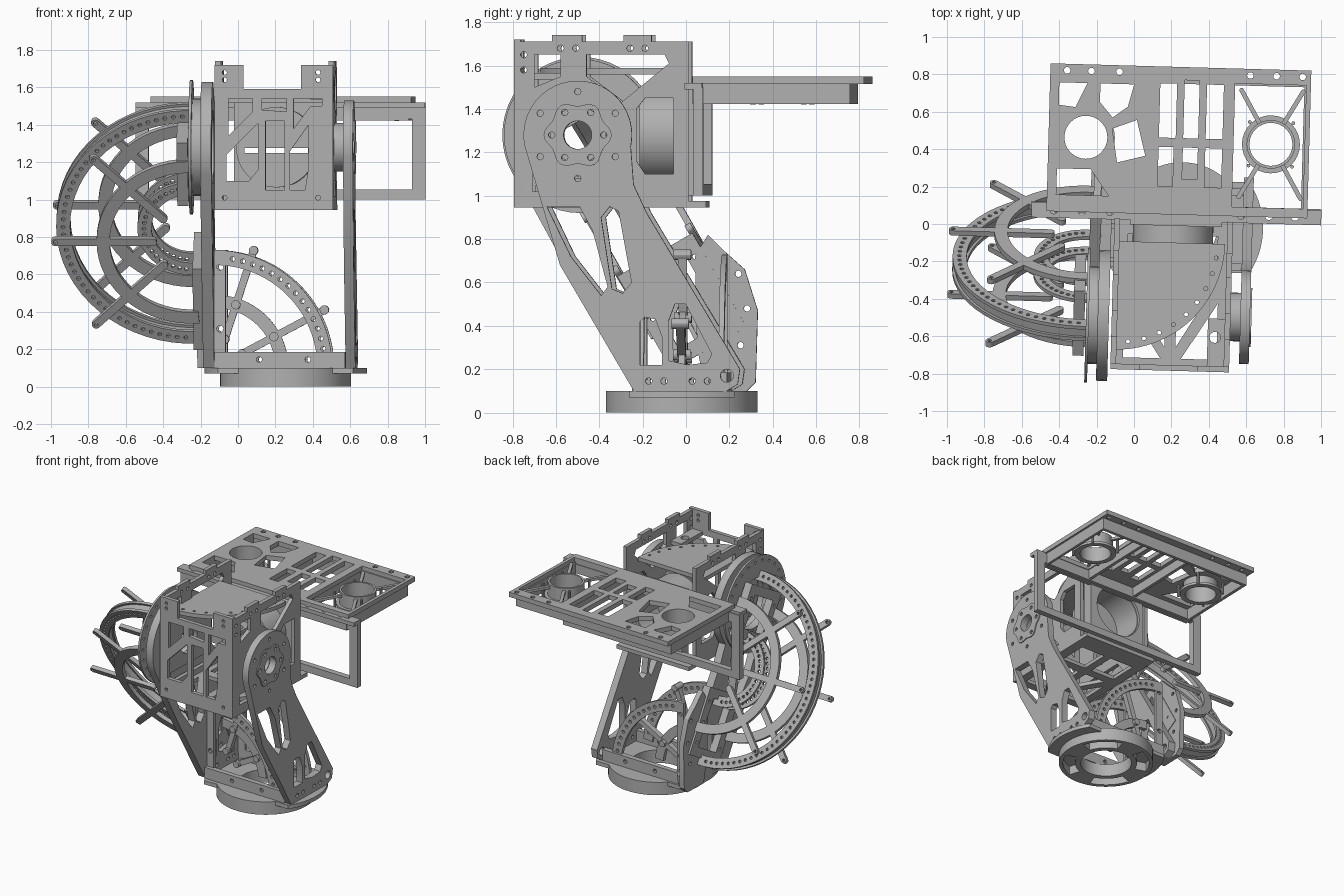
import bpy, bmesh
from math import sin, cos, pi, radians
from mathutils import Matrix, Vector

cube = bpy.data.objects.get("Cube")
if cube:
    bpy.data.objects.remove(cube, do_unlink=True)

GREY = bpy.data.materials.new("machined_grey")
GREY.use_nodes = True
COLOUR = (0.44, 0.44, 0.44, 1)
GREY.diffuse_color = COLOUR
GREY.node_tree.nodes["Principled BSDF"].inputs["Base Color"].default_value = COLOUR

# the whole mechanism is turned slightly on its base
YAW = Matrix.Translation((.22, 0, 0)) @ Matrix.Rotation(-.028, 4, 'Z') @ Matrix.Translation((-.22, 0, 0))
# wheel plane: tilted 30 degrees
HUB = Vector((-.245, -.24, .875))
ALONG, NORMAL = Vector((0, -.5, .866)), Vector((0, .866, .5))


def frame(u, v, origin):
    u, v = Vector(u).normalized(), Vector(v).normalized()
    m = Matrix((u, v, u.cross(v))).transposed().to_4x4()
    m.translation = origin
    return m


def at_x(x): return frame((0, 1, 0), (0, 0, 1), (x, 0, 0))
def at_y(y): return frame((1, 0, 0), (0, 0, 1), (0, y, 0))
def at_z(z): return Matrix.Translation((0, 0, z))
def wheel(s): return frame((-1, 0, 0), ALONG, HUB + NORMAL * s)


# ---- outline helpers
def circ(x, y, r, n=32):
    return [(x + r * cos(2 * pi * i / n), y + r * sin(2 * pi * i / n)) for i in range(n)]


def rect(x0, y0, x1, y1):
    return [(x0, y0), (x1, y0), (x1, y1), (x0, y1)]


def arc(x, y, r, a0, a1, n=32):
    return [(x + r * cos(radians(a0 + (a1 - a0) * i / n)),
             y + r * sin(radians(a0 + (a1 - a0) * i / n))) for i in range(n + 1)]


def band(x, y, r0, r1, a0, a1):
    return arc(x, y, r1, a0, a1) + arc(x, y, r0, a1, a0)


def bar(x, y, r0, r1, angle, w):
    c, s = cos(radians(angle)), sin(radians(angle))
    return (arc(x + r1 * c, y + r1 * s, w, angle - 90, angle + 90, 8)
            + arc(x + r0 * c, y + r0 * s, w, angle + 90, angle + 270, 8))


def dots(x, y, r, a0, a1, count, size=.011):
    return [circ(*p, size, 8) for p in arc(x, y, r, a0, a1, count - 1)]


def plate(name, m, thick, *loops, turn=True):
    cu = bpy.data.curves.new(name, 'CURVE')
    cu.dimensions, cu.fill_mode, cu.extrude = '2D', 'BOTH', thick / 2
    for pts in loops:
        sp = cu.splines.new('POLY')
        sp.points.add(len(pts) - 1)
        for p, co in zip(sp.points, pts):
            p.co = (*co, 0, 1)
        sp.use_cyclic_u = True
    tmp = bpy.data.objects.new(name, cu)
    bpy.context.collection.objects.link(tmp)
    dg = bpy.context.evaluated_depsgraph_get()
    me = bpy.data.meshes.new_from_object(tmp.evaluated_get(dg))
    bpy.data.objects.remove(tmp)
    bm = bmesh.new()
    bm.from_mesh(me)
    bmesh.ops.remove_doubles(bm, verts=bm.verts, dist=.0002)
    bmesh.ops.recalc_face_normals(bm, faces=bm.faces)
    bm.transform(YAW @ m if turn else m)
    bm.to_mesh(me)
    bm.free()
    me.name = name
    me.materials.clear()
    me.materials.append(GREY)
    ob = bpy.data.objects.new(name, me)
    bpy.context.collection.objects.link(ob)


# ---- round base with radial pockets underneath
BX, BY = .255, -.02
pockets = [band(BX, BY, .23, .32, a + 18, a + 72) for a in range(0, 360, 90)]
plate("base_foot", at_z(.035), .07, circ(BX, BY, .35, 64), circ(BX, BY, .19), *pockets, turn=False)
plate("base_ring", at_z(.085), .03, circ(BX, BY, .35, 64), circ(BX, BY, .19), turn=False)
plate("base_flange", at_z(.085), .03, arc(BX, BY, .435, -34, 34) + arc(BX, BY, .435, 146, 214),
      circ(BX, BY, .19), turn=False)
for y in (-.22, .18):
    plate("base_crossbar", at_y(y), .04, rect(-.12, .1, .58, .185),
          circ(.12, .145, .015, 10), circ(.38, .145, .015, 10))

# ---- slanted arms
windows = [
    [(-.63, .95), (-.52, .72), (-.38, .54), (-.35, .58), (-.42, .84), (-.48, .95)],
    [(-.38, .9), (-.34, .95), (-.3, .93), (-.24, .6), (-.28, .55), (-.33, .57)],
    [(-.2, .22), (-.2, .42), (-.18, .44), (-.13, .43), (-.04, .24), (-.06, .22)],
    [(-.07, .24), (-.07, .42), (-.04, .5), (.01, .5), (.13, .27), (.11, .23), (.02, .22)],
]
windows[2] = windows[2][:4] + [(-.1, .35), (-.1, .22)]
foot = [(-.57, .68), (-.23, .1), (.2, .1), (.25, .13), (.26, .2), (-.17, .92), (-.23, 1.05)]
bolts = [circ(y, .145, .015, 10) for y in (-.16, -.09, .04, .11)] + [circ(.2, .17, .03, 16)]
HY, HZ = -.488, 1.28
plate("right_arm", at_x(.608), .052, arc(HY, HZ, .25, -12, 192) + foot, circ(HY, HZ, .07),
      *windows, *bolts, *dots(HY, HZ, .2, -150, 150, 6, .015), *dots(HY, HZ, .12, 0, 300, 6, .015))
LY = -.5
plate("left_arm", at_x(-.15), .06, arc(LY, HZ, .35, -25, 205) + foot, circ(LY, HZ, .2),
      *windows, *bolts)
star = [(HY + r * cos(a * pi / 24), HZ + r * sin(a * pi / 24))
        for a in range(48) for r in [.145 + .012 * cos(a * pi / 4)]]
plate("right_hub_cap", at_x(.636), .012, star, circ(HY, HZ, .065), *dots(HY, HZ, .12, 0, 300, 6, .015))
plate("right_hub", at_x(.545), .08, circ(HY, HZ, .13), circ(HY, HZ, .065))
plate("left_disc", at_x(-.235), .015, circ(LY, HZ, .36, 48), circ(LY, HZ, .2),
      *dots(LY, HZ, .32, 0, 345, 24))
plate("left_hub", at_x(-.2), .06, circ(LY, HZ, .26), circ(LY, HZ, .19))

# ---- large half wheel with spokes
for s in (-.035, .035):
    plate("wheel_rim", wheel(s), .02, band(0, 0, .645, .72, -93, 93), *dots(0, 0, .683, -87, 87, 45))
    plate("wheel_inner_rim", wheel(s * 1.5), .02, band(0, 0, .21, .285, -99, 99), *dots(0, 0, .25, -84, 84, 21))
plate("wheel_web", wheel(0), .05, band(0, 0, .66, .705, -93, 93))
for s in (-.195, .195):
    plate("wheel_middle_rim", wheel(s), .03, band(0, 0, .43, .5, -95, 95))
    for a in (-45, 0, 45):
        plate("wheel_spoke", wheel(s), .03, bar(0, 0, .2, .72, a, .022),
              circ(.72 * cos(radians(a)), .72 * sin(radians(a)), .011, 8))
# brackets holding the wheel ends
for name, x, v0, v1 in (("upper_bracket", -.28, .22, .61), ("lower_bracket", -.205, -.67, -.17)):
    plate(name, frame(NORMAL, ALONG, (x, HUB.y, HUB.z)), .06,
          rect(-.2, v0, .2, v1), rect(-.12, v0 + .07, .12, v1 - .07),
          *[circ(u, v, .012, 8) for u in (-.155, .155) for v in (v0 + .1, (v0 + v1) / 2, v1 - .1)])
plate("lower_side_plate", at_x(-.2), .04,
      [(.03, .72), (.09, .82), (.17, .74), (.26, .66), (.32, .47), (.31, .14), (.27, .1), (.08, .1), (.04, .3)],
      *[circ(*p, .015, 10) for p in ((.23, .64), (.27, .48), (.24, .31))])

# ---- quarter wheel between the arms
FX, FZ = -.12, .1
for y in (-.2, .17):
    plate("quarter_rim", at_y(y), .025, band(FX, FZ, .55, .63, 4, 90), *dots(FX, FZ, .59, 10, 86, 15, .013))
    plate("quarter_post", at_y(y), .025, rect(-.12, .15, -.06, .73),
          circ(-.09, .31, .018, 10), circ(-.09, .64, .018, 10))
plate("quarter_middle_rim", at_y(-.02), .03, band(FX, FZ, .32, .39, 4, 90))
for a in (28, 72):
    plate("quarter_spoke", at_y(-.02), .04, bar(FX, FZ, .16, .66, a, .02))
    for r in (.16, .355, .66):
        plate("quarter_pin", at_y(-.02), .08,
              circ(FX + r * cos(radians(a)), FZ + r * sin(radians(a)), .025, 12))

# ---- head box
plate("head_front", at_y(-.77), .03,
      [(-.105, .945), (.53, .945), (.53, 1.72), (.36, 1.72), (.36, 1.59), (.05, 1.59), (.05, 1.72), (-.105, 1.72)],
      [(-.04, 1.1), (-.04, 1.24), (.13, 1.41), (.13, 1.16), (.08, 1.1)],
      [(-.03, 1.34), (-.03, 1.54), (.1, 1.54), (.1, 1.47)], rect(.17, 1.05, .27, 1.42),
      [(.15, 1.48), (.15, 1.54), (.28, 1.54), (.28, 1.47)],
      [(.3, 1.26), (.4, 1.4), (.4, 1.18), (.38, 1.05), (.3, 1.05)],
      [(.32, 1.38), (.32, 1.54), (.47, 1.54), (.47, 1.5), (.41, 1.5)],
      *[circ(x, z, .013, 8) for x in (-.05, .45) for z in (1.01, 1.64, 1.68)])
side_windows = [
    [(-.69, 1.5), (-.69, 1.65), (-.57, 1.65), (-.57, 1.55)],
    [(-.45, 1.55), (-.45, 1.65), (-.09, 1.65), (-.07, 1.61), (-.29, 1.43)],
    [(-.22, 1.16), (-.22, 1.4), (-.18, 1.45), (-.05, 1.45), (-.05, 1.1), (-.18, 1.1)],
    [(-.7, 1.02), (-.7, 1.1), (-.3, 1.1), (-.24, 1.02)],
]
tabs = [(.02, .945), (.02, 1.71), (-.15, 1.71), (-.15, 1.74), (-.28, 1.74), (-.28, 1.71),
        (-.47, 1.71), (-.47, 1.74), (-.61, 1.74), (-.61, 1.71), (-.785, 1.71), (-.785, .945)]
for x in (-.09, .515):
    plate("head_side", at_x(x), .03, tabs, circ(HY, HZ, .1), *side_windows,
          *[circ(y, 1.68, .015, 8) for y in (-.57, -.5, -.25, -.18)],
          *[circ(-.74, z, .015, 8) for z in (1.58, 1.65)])
plate("head_floor", at_z(.96), .03, rect(-.105, -.785, .53, .1),
      [(-.04, -.72), (.16, -.72), (-.04, -.42)], [(.18, -.66), (.18, -.36), (0, -.36)],
      [(.24, -.66), (.24, -.36), (.42, -.36)], [(.27, -.72), (.46, -.72), (.46, -.42)],
      rect(-.03, -.29, .18, -.06), rect(.24, -.29, .45, -.06))
deck = [(-.09, -.1)] + arc(-.09, -.1, .58, 0, -90)
plate("head_deck", at_z(1.575), .03, deck, *dots(-.09, -.1, .54, -8, -82, 9))
plate("head_deck_rail", at_z(1.55), .03, rect(.41, -.76, .5, -.5), circ(.45, -.6, .03, 12))
plate("head_back", at_y(.03), .08, rect(-.02, 1.0, .47, 1.52), circ(.21, HZ, .2, 48))
plate("lens_tube", at_y(-.08), .26, circ(.21, HZ, .215, 48), circ(.21, HZ, .195, 48))
plate("tube_end", at_y(-.2), .02, circ(.21, HZ, .205, 48), rect(.04, 1.25, .38, 1.275))

# ---- hanging frame behind the head
plate("back_frame", at_y(.078), .045, rect(-.55, 1.0, 1.0, 1.5), rect(-.48, 1.055, .93, 1.43))
plate("back_frame_cap", at_z(1.505), .03, rect(-.55, .015, 1.0, .095),
      *[circ(x, .055, .02, 12) for x in (-.43, -.28, -.13, .57, .72, .86)])

# ---- rear platform tray
tubes = ((-.27, .45), (.72, .44))
plate("tray_top", at_z(1.532), .036, rect(-.47, .05, .925, .84), circ(*tubes[0], .115),
      [(-.42, .62), (-.42, .74), (-.27, .74), (-.33, .61)],
      [(-.2, .64), (-.2, .74), (-.02, .74), (-.05, .62), (-.13, .56)],
      [(-.13, .5), (.0, .55), (.05, .36), (-.1, .32)],
      [(-.42, .14), (-.42, .28), (-.24, .28), (-.14, .14)],
      rect(.12, .46, .21, .75), rect(.25, .46, .33, .77), rect(.37, .46, .46, .75),
      rect(.12, .2, .2, .41), rect(.25, .24, .33, .41), rect(.37, .2, .46, .41),
      rect(.52, .1, .9, .76),
      *[circ(x, .805, .018, 10) for x in (-.38, -.25, -.1, .6, .74, .88)])
plate("tray_rails", at_z(1.47), .095, rect(-.45, .05, .91, .775), rect(-.425, .075, .89, .75))
for cx, cy in tubes:
    plate("tray_tube", at_z(1.485), .12, circ(cx, cy, .13), circ(cx, cy, .115))
    plate("tube_flange", at_z(1.435), .02, circ(cx, cy, .155), circ(cx, cy, .122))
    for a in range(45, 360, 90):
        plate("tray_post", at_z(1.48), .12,
              circ(cx + .165 * cos(radians(a)), cy + .165 * sin(radians(a)), .01, 8))
for a in (60, 120, 240, 300):
    plate("tube_strut", at_z(1.52), .02, bar(*tubes[1], .13, .33, a, .012))
for x in (.08, .5):
    plate("tray_rib", at_x(x), .025, rect(.08, 1.44, .76, 1.53))

# crisp edges, smooth round walls
bpy.ops.object.select_all(action='DESELECT')
for ob in bpy.context.collection.objects:
    if ob.type == 'MESH':
        ob.select_set(True)
        bpy.context.view_layer.objects.active = ob
bpy.ops.object.shade_smooth_by_angle(angle=radians(30))
